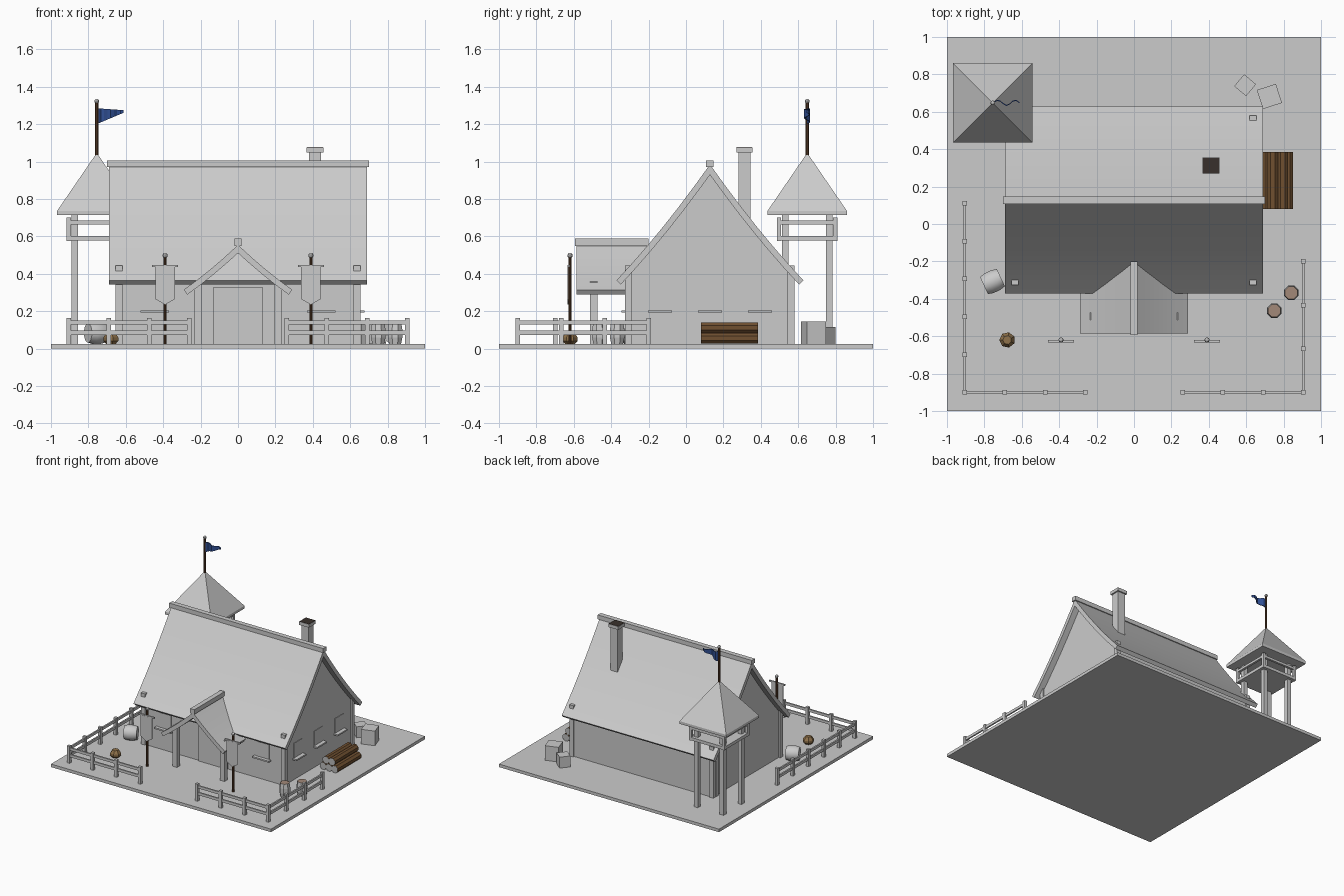
import bpy, bmesh
from math import pi, radians, sin, cos, hypot
from mathutils import Matrix, Vector

if "Cube" in bpy.data.objects:
    bpy.data.objects.remove(bpy.data.objects["Cube"])


def material(name, col):
    m = bpy.data.materials.new(name)
    m.diffuse_color = (*col, 1)
    m.use_nodes = True
    m.node_tree.nodes["Principled BSDF"].inputs["Base Color"].default_value = m.diffuse_color
    return m


WOOD = material("log_brown", (0.16, 0.08, 0.03))
DARK = material("soot", (0.04, 0.03, 0.025))
POLE = material("pole_brown", (0.10, 0.045, 0.02))
BLUE = material("flag_blue", (0.03, 0.08, 0.3))
SACK = material("sack_tan", (0.28, 0.17, 0.07))
LID = material("lid_brown", (0.36, 0.25, 0.19))


def finish(name, bm, mat=None, smooth=None):
    bmesh.ops.recalc_face_normals(bm, faces=bm.faces)
    me = bpy.data.meshes.new(name)
    bm.to_mesh(me)
    bm.free()
    ob = bpy.data.objects.new(name, me)
    bpy.context.collection.objects.link(ob)
    if mat:
        me.materials.append(mat)
    if smooth:
        bpy.ops.object.select_all(action='DESELECT')
        ob.select_set(True)
        bpy.context.view_layer.objects.active = ob
        bpy.ops.object.shade_smooth_by_angle(angle=radians(smooth))
    return ob


def box(name, x0, x1, y0, y1, z0, z1, mat=None, rot=0):
    bm = bmesh.new()
    m = (Matrix.Translation(((x0 + x1) / 2, (y0 + y1) / 2, (z0 + z1) / 2))
         @ Matrix.Rotation(rot, 4, 'Z') @ Matrix.Diagonal((x1 - x0, y1 - y0, z1 - z0, 1)))
    bmesh.ops.create_cube(bm, size=1, matrix=m)
    return finish(name, bm, mat)


def cbox(name, x, y, w, z0, z1, mat=None, rot=0):
    return box(name, x - w / 2, x + w / 2, y - w / 2, y + w / 2, z0, z1, mat, rot)


def prism(name, pts, axis, a, b, mat=None, smooth=None):
    """Extrude a profile of (y,z) along x, or of (x,z) along y."""
    bm = bmesh.new()
    place = (lambda p: (a, p[0], p[1])) if axis == 'x' else (lambda p: (p[0], a, p[1]))
    f = bm.faces.new([bm.verts.new(place(p)) for p in pts])
    r = bmesh.ops.extrude_face_region(bm, geom=[f])
    v = Vector((b - a, 0, 0) if axis == 'x' else (0, b - a, 0))
    bmesh.ops.translate(bm, vec=v, verts=[e for e in r['geom'] if isinstance(e, bmesh.types.BMVert)])
    return finish(name, bm, mat, smooth)


def lathe(name, prof, sides, loc, mat=None, rot=Matrix(), caps=None, smooth=None):
    """Turned solid from (radius, height) rings; caps is the end material."""
    bm = bmesh.new()
    rings = [[bm.verts.new((r * cos(2 * pi * (i + .5) / sides), r * sin(2 * pi * (i + .5) / sides), h))
              for i in range(sides)] for r, h in prof]
    for p, q in zip(rings, rings[1:]):
        for i in range(sides):
            bm.faces.new((p[i], p[i - 1], q[i - 1], q[i]))
    ends = [bm.faces.new(rings[0]), bm.faces.new(rings[-1])]
    if caps:
        for f in ends:
            f.material_index = 1
    bm.transform(Matrix.Translation(loc) @ rot)
    ob = finish(name, bm, mat, smooth)
    if caps:
        if not mat:
            ob.data.materials.append(None)
        ob.data.materials.append(caps)
    return ob


def ball(name, x, y, z, r, mat=None, squash=1, seg=8):
    bm = bmesh.new()
    bmesh.ops.create_uvsphere(bm, u_segments=seg, v_segments=seg - 2, radius=r,
                              matrix=Matrix.Translation((x, y, z)) @ Matrix.Diagonal((1, 1, squash, 1)))
    return finish(name, bm, mat)


def roof_profile(centre, half, top, slope, curve, thick, n=6):
    """Closed cross-section of a flared gable roof."""
    up, low = [], []
    for i in range(n + 1):
        d = half * i / n
        z = top - slope * d + curve * d * d
        g = slope - 2 * curve * d
        k = thick / hypot(1, g)
        up.append((d, z))
        low.append((d - g * k, z - k) if i else (0, z - thick * hypot(1, g)))
    low = [p for i, p in enumerate(low) if i == 0 or p[0] > 0.01]
    outer = [(centre - d, z) for d, z in up[::-1]] + [(centre + d, z) for d, z in up[1:]]
    inner = [(centre + d, z) for d, z in low[::-1]] + [(centre - d, z) for d, z in low[1:]]
    return outer + inner


# Ground slab
box("base", -1, 1, -1, 1, 0, 0.025)

# House body with gables tucked under the roof
CY = 0.128
gable = [(CY + s * d, 0.985 - 1.42 * d + 0.36 * d * d - 0.03)
         for s, ds in ((1, (0.4, 0.3, 0.2, 0.1, 0)), (-1, (0.1, 0.2, 0.3, 0.4))) for d in ds]
prism("house_walls", [(-0.315, 0.02), (0.57, 0.02), (0.57, 0.41)] + gable + [(-0.315, 0.41)],
      'x', -0.64, 0.64)
prism("main_roof", roof_profile(CY, 0.5, 0.985, 1.42, 0.36, 0.032), 'x', -0.69, 0.69, smooth=30)
box("ridge_beam", -0.70, 0.70, 0.107, 0.147, 0.97, 1.005)
for x in (-0.636, 0.636):
    for y in (-0.307, 0.562):
        cbox("corner_post", x, y, 0.036, 0.02, 0.445)

# Windows and door
for x in (-0.445, 0.445):
    box("front_window", x - 0.06, x + 0.06, -0.319, -0.31, 0.205, 0.325)
    box("front_sill", x - 0.075, x + 0.075, -0.345, -0.31, 0.192, 0.204)
for y in (-0.14, 0.128, 0.395):
    box("side_window", 0.63, 0.644, y - 0.054, y + 0.054, 0.205, 0.325)
    box("side_sill", 0.63, 0.675, y - 0.064, y + 0.064, 0.192, 0.204)
box("door", -0.13, 0.13, -0.325, -0.31, 0.025, 0.33)

# Chimney
box("chimney", 0.38, 0.445, 0.28, 0.345, 0.65, 1.055)
box("chimney_cap", 0.367, 0.457, 0.269, 0.356, 1.05, 1.076)
box("chimney_mouth", 0.369, 0.455, 0.271, 0.354, 1.07, 1.078, DARK)

# Porch
prism("porch_roof", roof_profile(0, 0.29, 0.555, 0.95, 0.42, 0.032, 4), 'y', -0.585, -0.2, smooth=30)
box("porch_ridge", -0.019, 0.019, -0.593, -0.2, 0.55, 0.588)
for x in (-0.216, 0.216):
    cbox("porch_post", x, -0.492, 0.04, 0.02, 0.36)

# Watchtower
TX, TY = -0.755, 0.648
for sx in (-1, 1):
    for sy in (-1, 1):
        cbox("tower_leg", TX + sx * 0.117, TY + sy * 0.117, 0.035, 0.02, 0.73)
        cbox("tower_rail_post", TX + sx * 0.15, TY + sy * 0.15, 0.022, 0.575, 0.7)
box("tower_platform", TX - 0.16, TX + 0.16, TY - 0.16, TY + 0.16, 0.577, 0.602)
for s in (-1, 1):
    box("tower_rail", TX - 0.16, TX + 0.16, TY + s * 0.15 - 0.009, TY + s * 0.15 + 0.009, 0.665, 0.685)
    box("tower_rail", TX + s * 0.15 - 0.009, TX + s * 0.15 + 0.009, TY - 0.16, TY + 0.16, 0.665, 0.685)
q = 2 ** 0.5
lathe("tower_roof", [(0.212 * q, 0.715), (0.212 * q, 0.737), (0.008 * q, 1.035)], 4, (TX, TY, 0))

# Flag on the tower: a waving pennant
lathe("flag_pole", [(0.009, 1.02), (0.009, 1.315)], 8, (TX, TY, 0), POLE)
ball("flag_knob", TX, TY, 1.323, 0.013)
bm = bmesh.new()
prev = None
for i in range(9):
    t = i / 8
    x, y = TX + 0.005 + 0.138 * t, TY + 0.014 * sin(t * 3 * pi)
    lo, hi = 1.203 + 0.058 * t, 1.285 - 0.01 * t
    cur = [bm.verts.new((x, y + o, z)) for o, z in ((-.003, lo), (.003, lo), (.003, hi), (-.003, hi))]
    if prev:
        for k in range(4):
            bm.faces.new((prev[k], prev[k - 1], cur[k - 1], cur[k]))
    else:
        bm.faces.new(cur)
    prev = cur
bm.faces.new(prev)
finish("flag", bm, BLUE)

# Standing banners
for x in (-0.39, 0.39):
    lathe("banner_pole", [(0.009, 0.02), (0.009, 0.49)], 8, (x, -0.62, 0), POLE)
    ball("banner_knob", x, -0.62, 0.498, 0.014)
    box("banner_bar", x - 0.07, x + 0.07, -0.633, -0.621, 0.436, 0.448)
    prism("banner", [(x - 0.052, 0.44), (x - 0.052, 0.265), (x, 0.235), (x + 0.052, 0.265), (x + 0.052, 0.44)],
          'y', -0.634, -0.628)


# Fences
def fence(x0, y0, x1, y1, n):
    for i in range(n + 1):
        cbox("fence_post", x0 + (x1 - x0) * i / n, y0 + (y1 - y0) * i / n, 0.024, 0.02, 0.165)
    for z in (0.085, 0.14):
        box("fence_rail", min(x0, x1) - 0.006, max(x0, x1) + 0.006,
            min(y0, y1) - 0.006, max(y0, y1) + 0.006, z - 0.011, z + 0.011)


for s in (-1, 1):
    fence(s * 0.26, -0.9, s * 0.905, -0.9, 3)
fence(-0.905, -0.9, -0.905, 0.11, 5)
fence(0.905, -0.9, 0.905, -0.2, 3)

# Barrels, upright and tipped over
for x, y in ((0.84, -0.368), (0.75, -0.463)):
    lathe("barrel", [(0.034, 0.024), (0.042, 0.06), (0.042, 0.1), (0.036, 0.137)], 8, (x, y, 0), caps=LID)
lathe("tipped_barrel", [(0.052, -0.05), (0.06, -0.02), (0.06, 0.02), (0.052, 0.05)], 12, (-0.757, -0.308, 0.084),
      rot=Matrix.Rotation(radians(25), 4, 'Z') @ Matrix.Rotation(pi / 2, 4, 'Y'), smooth=35)

# Sack, crates and log pile
lathe("sack", [(0.026, 0.024), (0.042, 0.042), (0.042, 0.06), (0.024, 0.085)], 7, (-0.678, -0.62, 0), SACK)
cbox("large_crate", 0.724, 0.682, 0.107, 0.024, 0.145, rot=radians(18))
cbox("small_crate", 0.594, 0.742, 0.083, 0.024, 0.115, rot=radians(-40))
GREY = material("log_end_grey", (0.5, 0.5, 0.5))
for x, z in ((0.717, 0.056), (0.77, 0.056), (0.822, 0.056), (0.743, 0.111), (0.796, 0.111)):
    lathe("log", [(0.031, -0.153), (0.031, 0.153)], 8, (x, 0.233, z), WOOD,
          rot=Matrix.Rotation(pi / 2, 4, 'X'), caps=GREY)
